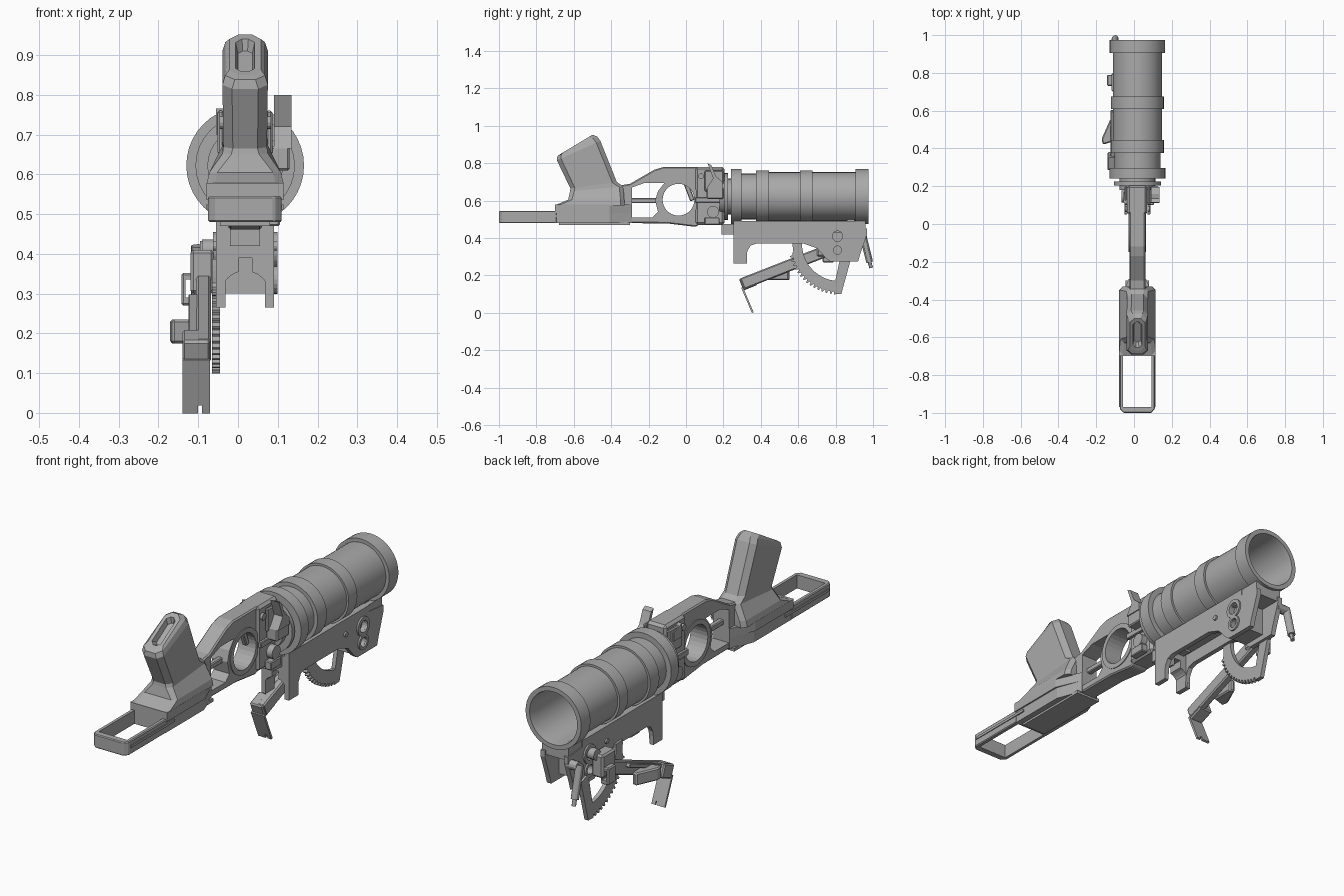
import bpy, bmesh, math
from mathutils import Vector, Matrix

if "Cube" in bpy.data.objects:
    bpy.data.objects.remove(bpy.data.objects["Cube"])

GREY = bpy.data.materials.new("Matte grey")
GREY.use_nodes = True
GREY.diffuse_color = (0.4, 0.4, 0.4, 1)
GREY.node_tree.nodes["Principled BSDF"].inputs["Base Color"].default_value = (0.4, 0.4, 0.4, 1)
CX, CZ = 0.018, 0.622   # barrel axis


def finish(bm, name):
    bmesh.ops.recalc_face_normals(bm, faces=bm.faces[:])
    me = bpy.data.meshes.new(name)
    bm.to_mesh(me)
    bm.free()
    ob = bpy.data.objects.new(name, me)
    bpy.context.collection.objects.link(ob)
    me.materials.append(GREY)
    return ob


def prism(name, pts, axis, lo, hi, bevel=0):
    """Extrude a 2D outline along x (points are y, z), y (x, z) or z (x, y)."""
    place = {"x": lambda p, d: (d, p[0], p[1]), "y": lambda p, d: (p[0], d, p[1]),
             "z": lambda p, d: (p[0], p[1], d)}[axis]
    bm = bmesh.new()
    a = [bm.verts.new(place(p, lo)) for p in pts]
    b = [bm.verts.new(place(p, hi)) for p in pts]
    bm.faces.new(a)
    bm.faces.new(b[::-1])
    for i in range(len(pts)):
        j = (i + 1) % len(pts)
        bm.faces.new((a[i], b[i], b[j], a[j]))
    ob = finish(bm, name)
    if bevel:
        m = ob.modifiers.new("bevel", "BEVEL")
        m.width, m.segments, m.limit_method = bevel, 1, "ANGLE"
    return ob


def box(name, x0, x1, y0, y1, z0, z1, bevel=0):
    return prism(name, [(x0, y0), (x1, y0), (x1, y1), (x0, y1)], "z", z0, z1, bevel)


def arc(cx, cy, r, a0=0, a1=360, n=24):
    full = a1 - a0 == 360
    steps = n if full else n + 1
    ang = [math.radians(a0 + (a1 - a0) * i / n) for i in range(steps)]
    return [(cx + r * math.cos(t), cy + r * math.sin(t)) for t in ang]


def rod(name, p, q, r, n=12):
    p, q = Vector(p), Vector(q)
    bm = bmesh.new()
    rot = (q - p).to_track_quat("Z", "Y").to_matrix().to_4x4()
    bmesh.ops.create_cone(bm, cap_ends=True, segments=n, radius1=r, radius2=r,
                          depth=(q - p).length, matrix=Matrix.Translation((p + q) / 2) @ rot)
    return finish(bm, name)


def cut(ob, *cutters):
    for c in cutters:
        m = ob.modifiers.new("cut", "BOOLEAN")
        m.operation, m.solver, m.object = "DIFFERENCE", "EXACT", c
    bpy.context.view_layer.update()
    me = bpy.data.meshes.new_from_object(ob.evaluated_get(bpy.context.evaluated_depsgraph_get()))
    ob.modifiers.clear()
    ob.data = me
    for c in cutters:
        bpy.data.objects.remove(c)
    return ob


def beam(name, p, q, w, x0, x1, bevel=0):
    """Straight bar between two (y, z) points, w thick."""
    p, q = Vector(p), Vector(q)
    n = Vector((p.y - q.y, q.x - p.x)).normalized() * w / 2
    return prism(name, [p + n, q + n, q - n, p - n], "x", x0, x1, bevel)


# Barrel: closed at the breech, open at the muzzle
outline = [(0, .24), (.148, .24), (.148, .297), (.122, .297), (.122, .375), (.14, .375),
           (.14, .445), (.13, .445), (.13, .61), (.14, .61), (.14, .675), (.13, .675),
           (.13, .905), (.147, .905), (.147, .975), (.126, .975), (.122, .95), (.122, .32), (0, .32)]
bm = bmesh.new()
vs = [bm.verts.new((CX + r, y, CZ)) for r, y in outline]
es = [bm.edges.new(pair) for pair in zip(vs, vs[1:])]
bmesh.ops.spin(bm, geom=vs + es, cent=(CX, 0, CZ), axis=(0, 1, 0), angle=math.tau, steps=40)
bmesh.ops.remove_doubles(bm, verts=bm.verts[:], dist=1e-4)
barrel = finish(bm, "barrel")
rod("breech_disc", (CX, .205, CZ), (CX, .225, CZ), .125, 32)
rod("breech_neck", (CX, .18, CZ), (CX, .25, CZ), .095, 32)

# Receiver with trigger ring and rear opening
receiver = prism("receiver", [(-.36, .48), (-.1, .478), (.05, .46), (.07, .47), (.07, .78), (-.12, .78),
                              (-.17, .765), (-.3, .69), (-.36, .68)], "x", CX - .042, CX + .042, .006)
cut(receiver,
    prism("ring_cutter", arc(-.04, .605, .085, n=28), "x", -1, 1),
    prism("rear_cutter", [(-.29, .51), (-.18, .51), (-.15, .54), (-.165, .6), (-.15, .65), (-.115, .695),
                          (-.22, .695), (-.29, .67)], "x", -1, 1))
for x in (CX - .046, CX + .034):
    cut(prism("trigger_ring", arc(-.04, .605, .108, n=28), "x", x, x + .012),
        prism("ring_hole", arc(-.04, .605, .085, n=28), "x", -1, 1))
beam("rear_cross_rod", (-.3, .6), (-.14, .6), .026, CX - .013, CX + .013, .004)
beam("trigger", (0, .69), (.035, .6), .025, CX - .012, CX + .012, .004)
box("receiver_block", -.036, .07, .05, .205, .47, .78, .012)
box("receiver_foot", -.02, .055, .19, .37, .42, .475)

# Mechanism on the receiver sides
for s, tag in ((-1, "left"), (1, "right")):
    edge = CX + s * .053
    far = edge + s * .016
    x0, x1 = min(edge, far), max(edge, far)
    box("side_rail_" + tag, x0, x1, .05, .21, .59, .618, .003)
    box("side_plate_" + tag, x0, x1, .1, .2, .65, .76, .005)
    rod("side_pin_" + tag, (edge, .145, .54), (edge + s * .03, .145, .54), .032, 16)
    rod("upper_pin_" + tag, (edge, .08, .73), (edge + s * .012, .08, .73), .016)
box("cocking_plate", .07, .105, .1, .18, .47, .51, .004)
prism("sight_leaf", [(.115, .8), (.135, .79), (.16, .73), (.195, .7), (.195, .665), (.11, .665), (.145, .72)],
      "x", .09, .135)
box("sight_mount", .07, .13, .11, .2, .61, .67, .005)
prism("safety_lever", [(.11, .765), (.17, .74), (.17, .7), (.11, .7)], "x", -.055, -.035)

# Grip, lofted through chamfered rectangles, ending in a recessed cap
sections = [((-.7, .575), (-.33, .575), .097, .02), ((-.63, .605), (-.33, .605), .09, .02),
            ((-.62, .65), (-.335, .675), .057, .022), ((-.618, .665), (-.37, .7), .055, .024),
            ((-.69, .815), (-.458, .92), .057, .024), ((-.688, .838), (-.475, .943), .05, .024),
            ((-.67, .85), (-.5, .952), .04, .024), ((-.655, .858), (-.52, .94), .024, .016),
            ((-.625, .845), (-.52, .91), .018, .012)]
bm = bmesh.new()
rings = []
for p, q, hw, c in sections:
    p, q = Vector(p), Vector(q)
    L, d = (q - p).length, (q - p).normalized()
    octo = [(0, c - hw), (c, -hw), (L - c, -hw), (L, c - hw), (L, hw - c), (L - c, hw), (c, hw), (0, hw - c)]
    rings.append([bm.verts.new((CX + w, *(p + d * t))) for t, w in octo])
for a, b in zip(rings, rings[1:]):
    for i in range(8):
        j = (i + 1) % 8
        bm.faces.new((a[i], a[j], b[j], b[i]))
bm.faces.new(rings[0])
bm.faces.new(rings[-1])
finish(bm, "grip")


def plan(hw):
    return [(CX - hw, -.7), (CX + hw, -.7), (CX + hw, -.41), (CX + .045, -.29), (CX - .045, -.29), (CX - hw, -.41)]


prism("grip_base_lower", plan(.09), "z", .48, .54)
prism("grip_base_upper", plan(.097), "z", .535, .578)
box("base_underside", -.045, .08, -.68, -.3, .47, .485)

# Rear frame
frame = prism("rear_frame", [(-.055, -1), (.091, -1), (.11, -.98), (.11, -.69), (-.075, -.69), (-.075, -.98)],
              "z", .48, .545, .004)
cut(frame, box("frame_cutter", -.057, .092, -.968, -.7, .4, .6))
for x in (-.079, .106):
    box("frame_rib", x, x + .008, -.97, -.64, .512, .524)

# Mount bracket: two cheeks, a bridge and an arched end
cheek = [(.255, .49), (.255, .265), (.32, .265), (.328, .33), (.345, .36), (.375, .37), (.63, .37), (.7, .345),
         (.75, .29), (.77, .275), (.92, .275), (.93, .31), (.968, .42), (.968, .45), (.86, .46), (.86, .49)]
for x, tag in ((-.055, "left"), (.068, "right")):
    plate = prism("cheek_" + tag, cheek, "x", x, x + .023)
    cut(plate, *[prism("hole_cutter", arc(y, z, r, n=16), "x", -1, 1)
                 for y, z, r in ((.81, .41, .028), (.81, .335, .022))])
    out = x + (.023 if x > 0 else -.008)
    for y, z, r in ((.81, .41, .045), (.81, .335, .036)):
        cut(prism("cheek_boss_" + tag, arc(y, z, r, n=20), "x", out, out + .008),
            prism("boss_cutter", arc(y, z, r * .62, n=20), "x", -1, 1))
    rod("cheek_pin_" + tag, (out, .68, .42), (out + .008, .68, .42), .012)
box("bridge", -.05, .088, .34, .96, .43, .49)
box("bridge_web", -.035, .07, .74, .86, .3, .44)
arch = box("arch_end", -.055, .091, .255, .325, .265, .47)
cut(arch, prism("arch_cutter", arc(CX, .295, .062, n=24), "y", 0, 1),
    box("arch_mouth", CX - .05, CX + .05, 0, 1, .2, .28),
    box("arch_neck", CX - .017, CX + .017, 0, 1, .3, .39),
    box("arch_slot", CX - .012, CX + .012, 0, 1, .425, .5))
box("muzzle_lug", -.03, .065, .86, .9, .44, .5)

# Toothed elevation sector
teeth = []
for i in range(15):
    for off, r in ((0, .258), (1.6, .258), (2.2, .272), (3.8, .272)):
        t = math.radians(192 + i * 5 + off)
        teeth.append((.82 + r * math.cos(t), .37 + r * math.sin(t)))
prism("gear_sector", arc(.82, .37, .25, 176, 190, 4) + teeth + arc(.82, .37, .2, 272, 176, 16), "x", -.065, -.045)
prism("gear_spoke", [(.79, .1), (.83, .1), (.885, .3), (.83, .32), (.8, .18)], "x", -.065, -.045)
rod("gear_hub", (-.09, .8, .41), (-.03, .8, .41), .026, 16)

# Folding sight arm with foot
beam("arm", (.3, .155), (.76, .335), .062, -.105, -.068, .006)
beam("arm_rib", (.32, .18), (.6, .29), .02, -.125, -.1, .003)
beam("arm_end_block", (.295, .15), (.37, .18), .066, -.14, -.07, .006)
foot = beam("foot", (.3, .135), (.357, .001), .01, -.14, -.07)
cut(foot, box("foot_notch", -.1, -.09, 0, 1, -.1, .018))
prism("arm_lever", [(-.165, .42), (-.172, .45), (-.125, .555), (-.1, .55), (-.1, .44)], "z", .175, .235, .006)
ring = box("sight_loop", -.142, -.1, .73, .79, .27, .352, .005)
cut(ring, box("loop_cutter", -.132, -.11, .6, .9, .29, .335))
box("arm_joint", -.12, -.06, .7, .8, .3, .41, .008)

# Hanging pin by the muzzle
rod("pin_bracket", (-.095, .945, .41), (-.04, .945, .41), .022)
rod("hanging_pin", (-.1, .945, .42), (-.1, .982, .27), .018)
rod("pin_tip", (-.1, .982, .27), (-.1, .99, .24), .01)

# Smooth the round parts, keep creases
bpy.ops.object.select_all(action="DESELECT")
for ob in bpy.context.scene.objects:
    if ob.type == "MESH" and ob.name.startswith(("barrel", "breech", "hanging", "pin", "side_pin", "gear_hub")):
        ob.select_set(True)
        bpy.context.view_layer.objects.active = ob
bpy.ops.object.shade_smooth_by_angle(angle=math.radians(30))
